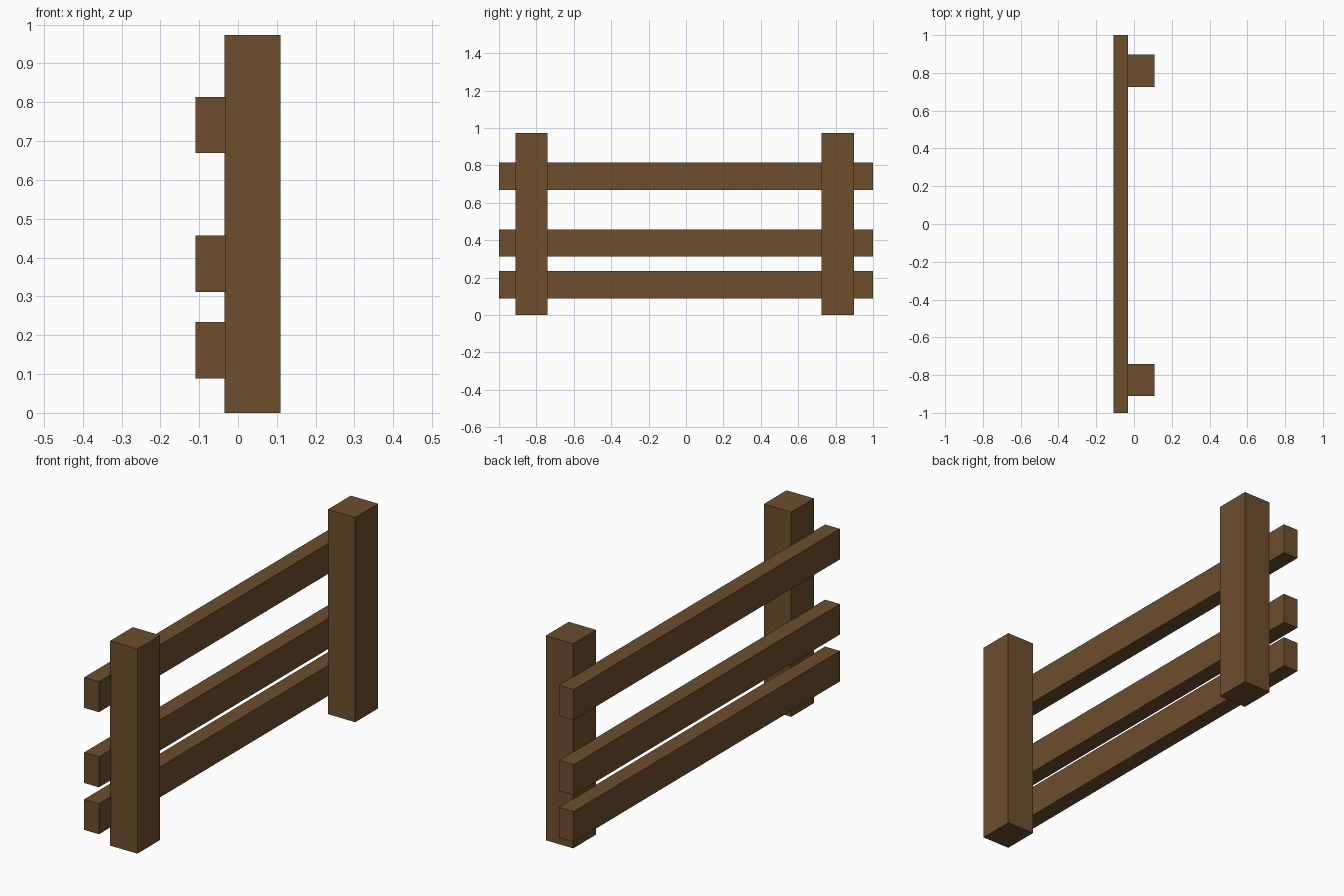
import bpy
import bmesh
from mathutils import Vector

cube = bpy.data.objects.get("Cube")
if cube:
    bpy.data.objects.remove(cube, do_unlink=True)

# Single brown wood colour
wood = bpy.data.materials.new("brown_wood")
wood.use_nodes = True
colour = (0.155, 0.077, 0.026, 1.0)
wood.diffuse_color = colour
bsdf = next(n for n in wood.node_tree.nodes if n.type == 'BSDF_PRINCIPLED')
bsdf.inputs["Base Color"].default_value = colour
bsdf.inputs["Roughness"].default_value = 0.9


def beam(name, low, high):
    """Square-edged timber between two opposite corners."""
    low, high = Vector(low), Vector(high)
    mesh = bpy.data.meshes.new(name)
    bm = bmesh.new()
    bmesh.ops.create_cube(bm, size=1)
    bmesh.ops.scale(bm, vec=high - low, verts=bm.verts)
    bm.to_mesh(mesh)
    bm.free()
    mesh.materials.append(wood)
    obj = bpy.data.objects.new(name, mesh)
    obj.location = (low + high) / 2
    bpy.context.collection.objects.link(obj)
    return obj


# Upright posts
for name, y0, y1 in (("front_post", -0.911, -0.74), ("back_post", 0.725, 0.897)):
    beam(name, (-0.035, y0, 0), (0.109, y1, 0.973))

# Horizontal rails, set slightly into the posts
for name, z0 in (("lower_rail", 0.089), ("middle_rail", 0.312), ("upper_rail", 0.669)):
    beam(name, (-0.109, -1, z0), (-0.031, 1, z0 + 0.145))
